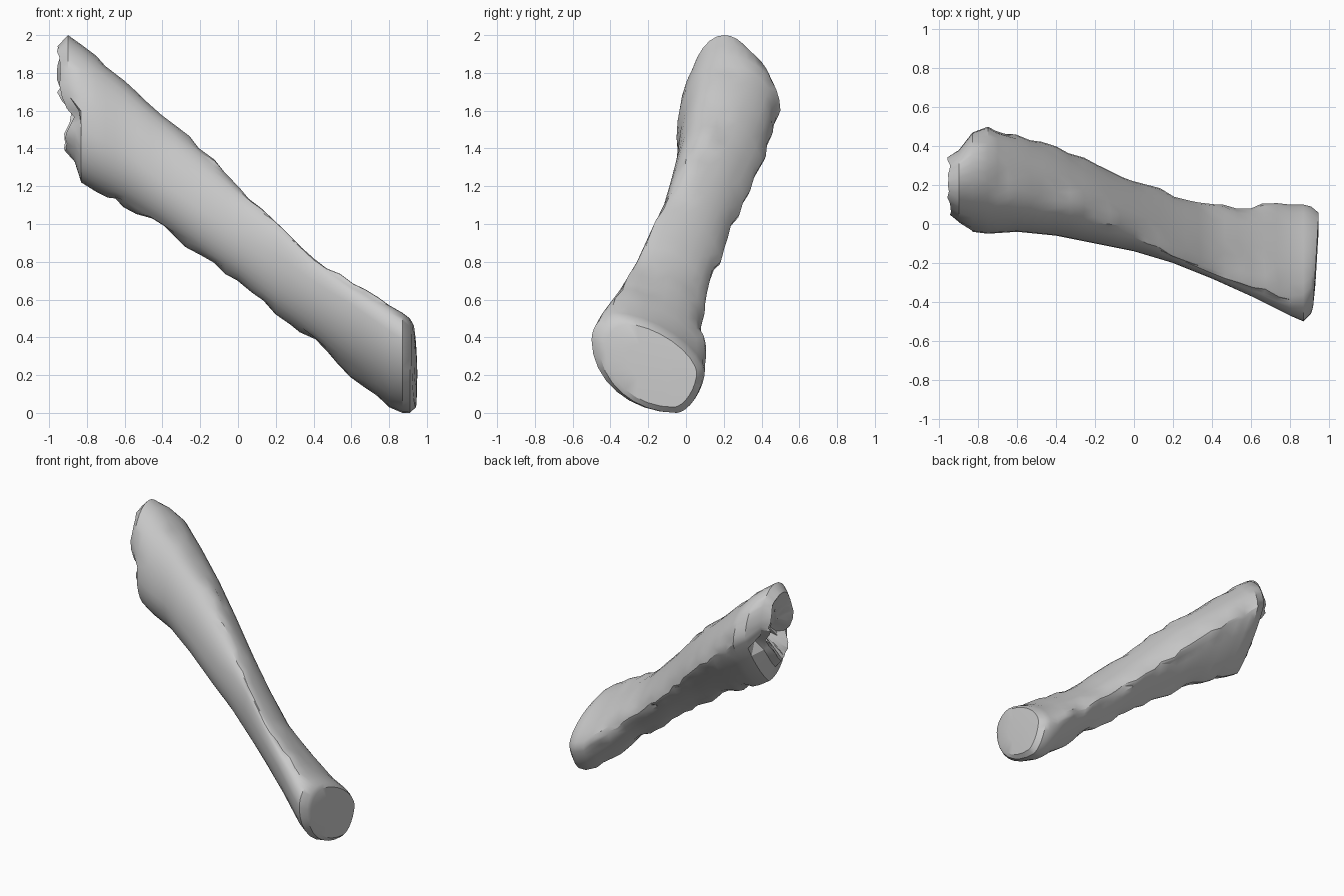
import bpy, bmesh, math, random

cube = bpy.data.objects.get("Cube")
if cube:
    bpy.data.objects.remove(cube)
random.seed(4)
QUARTER = 8
SIDES = 4 * QUARTER

# Shaft stations: x, y min, y max, z min, z max, then where the outline touches
# each limit as a fraction: top ridge (y), back ridge (z), front (z), bottom (y)
STATIONS = [
    (-0.90, 0.00, 0.38, 1.33, 2.00, 0.53, 0.60, 0.40, 0.40),
    (-0.83, -0.04, 0.47, 1.22, 1.95, 0.50, 0.60, 0.40, 0.42),
    (-0.75, -0.05, 0.50, 1.17, 1.89, 0.48, 0.60, 0.40, 0.42),
    (-0.60, -0.04, 0.46, 1.10, 1.76, 0.42, 0.58, 0.43, 0.42),
    (-0.40, -0.06, 0.39, 0.98, 1.58, 0.42, 0.55, 0.40, 0.38),
    (-0.20, -0.10, 0.30, 0.84, 1.40, 0.42, 0.52, 0.42, 0.38),
    (0.00, -0.14, 0.22, 0.70, 1.20, 0.33, 0.46, 0.50, 0.42),
    (0.20, -0.20, 0.15, 0.53, 1.01, 0.15, 0.46, 0.65, 0.50),
    (0.40, -0.28, 0.09, 0.38, 0.82, 0.12, 0.45, 0.72, 0.60),
    (0.60, -0.37, 0.09, 0.20, 0.68, 0.14, 0.45, 0.78, 0.68),
    (0.80, -0.47, 0.10, 0.03, 0.57, 0.18, 0.40, 0.75, 0.72),
    (0.87, -0.50, 0.10, 0.00, 0.53, 0.23, 0.42, 0.73, 0.75),
    (0.91, -0.46, 0.09, 0.00, 0.50, 0.25, 0.42, 0.72, 0.75),
]


def ring_points(station, scale=1.0):
    """Four arcs joined at the limits: round in front, split flat underneath."""
    x, y0, y1, z0, z1, top, back, front, bottom = station
    roof = min(2.0, 1.8 - 0.25 * x)
    under = 1.2 + 0.8 * max(0, x - 0.3)
    # Each arc starts at one touching point and ends at the next
    arcs = [((1, back), (top, 1), roof), ((top, 1), (0, front), 2.0),
            ((0, front), (bottom, 0), 2.0), ((bottom, 0), (1, back), under)]
    points = []
    for n, (a, b, power) in enumerate(arcs):
        # Arcs leave the side limits upright and the top and bottom level
        centre = (b[0], a[1]) if n % 2 == 0 else (a[0], b[1])
        # The corner opposite the arc's bulge is its local origin
        for i in range(QUARTER):
            t = math.pi / 2 * i / QUARTER
            c, s = math.cos(t) ** (2 / power), math.sin(t) ** (2 / power)
            u = centre[0] + (a[0] - centre[0]) * c + (b[0] - centre[0]) * s
            v = centre[1] + (a[1] - centre[1]) * c + (b[1] - centre[1]) * s
            u, v = 0.5 + (u - 0.5) * scale, 0.5 + (v - 0.5) * scale
            points.append([x, y0 + (y1 - y0) * u, z0 + (z1 - z0) * v])
    return points


def knuckles(p):
    """Notch across the upper end, with the lower knuckle set back."""
    p[0] += 0.06 * math.exp(-((p[2] - 1.59) / 0.06) ** 2)
    if p[2] < 1.59:
        p[0] += 0.035
    return p


rings = []

# Hollowed upper end, from the inside out
top_end = STATIONS[0]
for x, scale in ((-0.87, 0.3), (-0.91, 0.58), (-0.95, 0.82)):
    ring = [knuckles(p) for p in ring_points((x,) + top_end[1:], scale)]
    for p in ring:
        p[0] += random.uniform(-0.01, 0.01)
    rings.append(ring)
rings.append([knuckles(p) for p in ring_points(top_end)])

# Shaft with chipped top, back and bottom ridges
for a, b in zip(STATIONS, STATIONS[1:]):
    steps = max(1, round((b[0] - a[0]) / 0.06))
    for k in range(1, steps + 1):
        f = k / steps
        station = tuple(u + (v - u) * f for u, v in zip(a, b))
        ring = ring_points(station)
        if abs(station[0]) < 0.75:
            for ridge in (0, QUARTER, 3 * QUARTER):
                chip = [random.uniform(-0.012, 0.012) for axis in range(3)]
                for i in (ridge - 1, ridge, ridge + 1):
                    ring[i] = [p + c for p, c in zip(ring[i], chip)]
        rings.append(ring)

# Broad, nearly flat lower end
for x, scale in ((0.935, 0.88), (0.94, 0.45)):
    ring = ring_points((x,) + STATIONS[-1][1:], scale)
    for p in ring:
        p[0] += 0.06 * (p[1] + 0.18)
    rings.append(ring)

# Skin the rings
bm = bmesh.new()
loops = [[bm.verts.new(p) for p in ring] for ring in rings]
for a, b in zip(loops, loops[1:]):
    for i in range(SIDES):
        j = (i + 1) % SIDES
        bm.faces.new((a[i], a[j], b[j], b[i]))
bm.faces.new(loops[0])
bm.faces.new(loops[-1])
bmesh.ops.triangulate(bm, faces=bm.faces[:])
bmesh.ops.recalc_face_normals(bm, faces=bm.faces[:])
mesh = bpy.data.meshes.new("bone_shaft")
bm.to_mesh(mesh)
bm.free()
bone = bpy.data.objects.new("bone_shaft", mesh)
bpy.context.collection.objects.link(bone)

# Plain grey material
grey = bpy.data.materials.new("bone grey")
grey.use_nodes = True
colour = (0.6, 0.6, 0.6, 1)
grey.diffuse_color = colour
grey.node_tree.nodes["Principled BSDF"].inputs["Base Color"].default_value = colour
mesh.materials.append(grey)

bpy.ops.object.select_all(action='DESELECT')
bone.select_set(True)
bpy.context.view_layer.objects.active = bone
bpy.ops.object.shade_smooth_by_angle(angle=math.radians(30))
